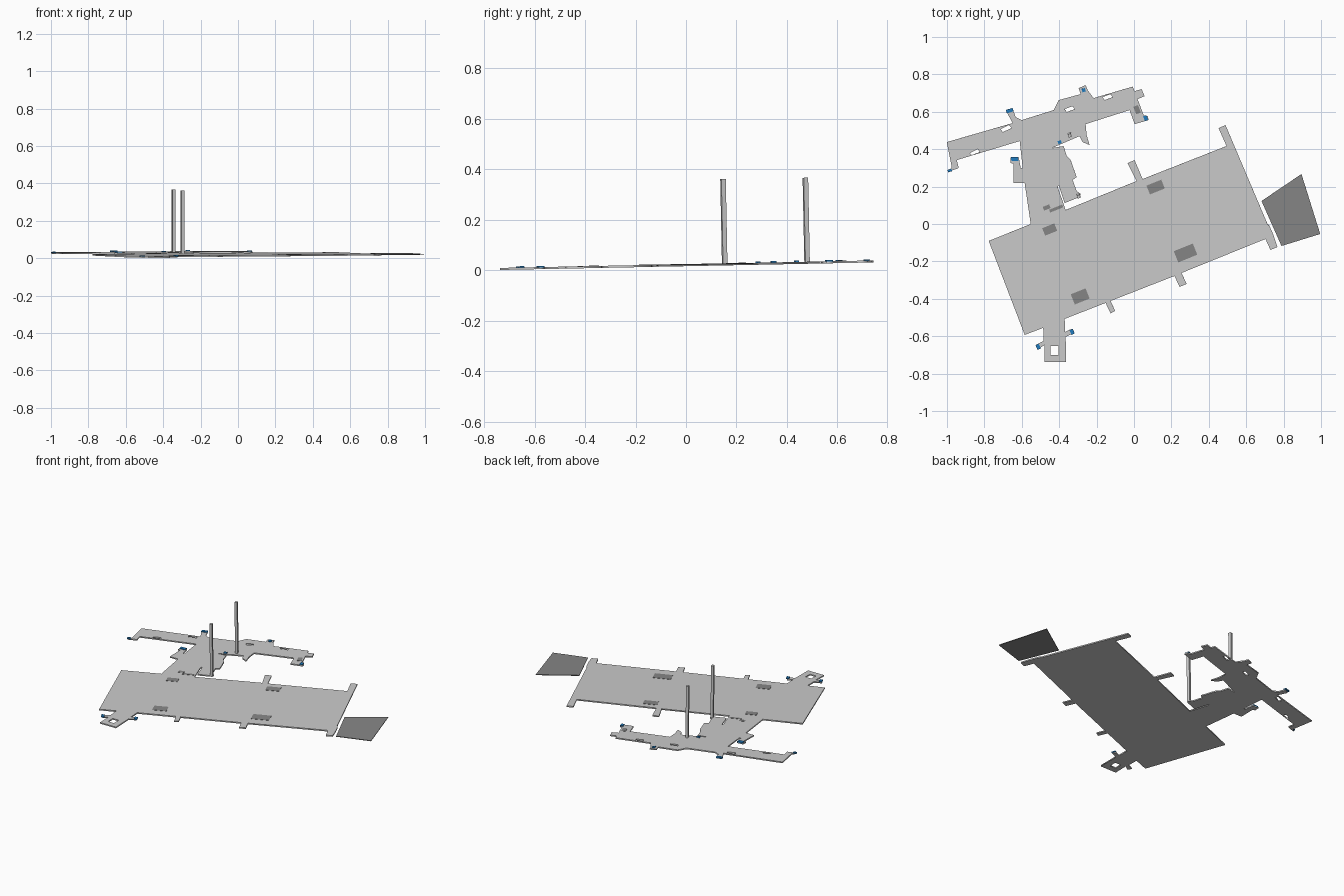
import bpy, math
from mathutils import Matrix, Vector

SCALE, CX, CY = 187.2, 1134.4, 224.0      # plan drawing units to model units
THICK = 0.008
TILT = Matrix.Translation((0, 0, 0.0233)) @ Matrix.Rotation(math.radians(1.15), 4, 'X')
ANG = math.atan2(95, 237)                 # heading of the main hall


def plan(x, y):
    return Vector(((x - CX) / SCALE, (CY - y) / SCALE, 0))


def material(name, rgb):
    m = bpy.data.materials.new(name)
    m.diffuse_color = (*rgb, 1)
    return m


BLUE = material("blue", (0.015, 0.2, 0.52))
DARK = material("dark_grey", (0.24, 0.24, 0.24))


def slab(name, loops, top=0.0, thick=THICK, mat=None):
    """Filled plan outline, later loops are holes, tilted with the floor."""
    cu = bpy.data.curves.new(name, 'CURVE')
    cu.dimensions = '2D'
    cu.fill_mode = 'BOTH'
    cu.extrude = thick / 2
    for loop in loops:
        sp = cu.splines.new('POLY')
        sp.points.add(len(loop) - 1)
        for p, q in zip(sp.points, loop):
            p.co = (*plan(*q), 1)
        sp.use_cyclic_u = True
    tmp = bpy.data.objects.new(name + "_outline", cu)
    bpy.context.collection.objects.link(tmp)
    dg = bpy.context.evaluated_depsgraph_get()
    me = bpy.data.meshes.new_from_object(tmp.evaluated_get(dg))
    bpy.data.objects.remove(tmp)
    me.transform(TILT @ Matrix.Translation((0, 0, top - thick / 2)))
    me.materials.clear()
    if mat:
        me.materials.append(mat)
    ob = bpy.data.objects.new(name, me)
    bpy.context.collection.objects.link(ob)
    return ob


def box(name, x, y, w, d, z0, z1, ang, mat=None):
    """Box centred on a plan point, w along the heading, d across it."""
    bpy.ops.mesh.primitive_cube_add(size=1)
    ob = bpy.context.object
    ob.name = name
    size = Matrix.Diagonal((w / SCALE, d / SCALE, z1 - z0, 1))
    at = plan(x, y) + Vector((0, 0, (z0 + z1) / 2))
    ob.data.transform(TILT @ Matrix.Translation(at) @ Matrix.Rotation(ang, 4, 'Z') @ size)
    if mat:
        ob.data.materials.append(mat)
    return ob


# Main hall with its side tabs and the small south annex
hall = [(989, 241), (1031, 224), (1066, 210), (1137, 181), (1128, 163), (1135, 160),
        (1143, 179), (1227, 146), (1219, 128), (1226, 125), (1268, 224), (1270, 226),
        (1274, 235), (1278, 247), (1271, 250), (1266, 239), (1182, 273), (1187, 284),
        (1180, 287), (1175, 276), (1111, 301), (1115.5, 311), (1111, 313.5), (1106, 303),
        (1065, 319), (1065.5, 332), (1072, 329), (1074, 333), (1066, 337), (1066.5, 362),
        (1045, 362), (1045, 345), (1039, 349), (1036, 345), (1044, 341), (1043.5, 328),
        (1025, 335)]
annex_hole = [(1051, 346), (1059, 346), (1059, 355), (1051, 355)]
slab("main_hall_floor", [hall, annex_hole])

# Upper wing with the link corridor
wing = [(947, 142), (1013, 123), (1007, 112), (1013, 109), (1016, 117), (1022, 120),
        (1054, 110), (1059, 100), (1081, 94), (1079, 88), (1086, 85), (1088, 90),
        (1094, 98), (1133, 86.5), (1135, 91), (1142, 89), (1145, 96), (1138, 99),
        (1141, 107), (1144, 115), (1148, 116), (1149, 120), (1135, 124), (1130, 110),
        (1086, 124), (1087, 135), (1090, 145), (1083, 142), (1080, 136), (1052, 148),
        (1064, 146), (1067, 156), (1071, 160), (1077, 177), (1073, 180), (1077, 191),
        (1081, 194), (1080, 197), (1065, 203), (1059, 185), (1058, 187), (1066, 210),
        (1031, 224), (1025, 183), (1014, 183), (1014, 164), (1011, 163), (1011, 157.5),
        (1019, 157), (1021, 168), (1023, 168), (1020, 141)]
wing += [(957, 160), (959, 168), (949, 171.5), (952, 167)]
holes = [[(970, 153), (978, 149), (980, 152), (972, 155)],
         [(1001, 129), (1009, 125), (1012, 128), (1003, 132)],
         [(1065, 109), (1073, 106), (1075, 109), (1067, 112)],
         [(1103, 97), (1111, 94), (1113, 97), (1105, 100)]]
slab("upper_wing_floor", [wing] + holes)

# Detached dark pad at the east end
slab("east_pad", [[(1262, 201), (1302, 174), (1320.8, 234), (1282, 246)]],
     thick=0.004, mat=DARK)

# Dark floor patches
for i, (x, y, w, d) in enumerate([(1050, 229.5, 13, 8), (1156, 187, 16, 9.5),
                                  (1186, 253, 20.5, 12), (1080.5, 296.5, 16, 11),
                                  (1047, 207.5, 7, 4), (1056.5, 208.5, 14, 3),
                                  (1137.5, 109.5, 5, 8)]):
    box(f"floor_patch_{i + 1}", x, y, w, d, -0.002, 0.0015, ANG, DARK)

# Blue door markers at the exits
for i, (x, y, w, d, a) in enumerate([(1010, 110.5, 7, 3.5, 17), (1015, 159, 7, 4, 3),
                                     (1084, 90, 3.5, 3.5, 17), (1060, 142, 3.5, 3, 17),
                                     (1146, 118, 3.5, 5, 17), (950, 170.5, 4, 2.5, 17),
                                     (1072.5, 332, 3.5, 5, 22), (1038.5, 347, 3.5, 5, 28)]):
    box(f"door_marker_{i + 1}", x, y, w, d, -0.002, 0.005, math.radians(a), BLUE)

# Two tall posts
for i, (x, y, top) in enumerate([(1079, 195.3, 0.335), (1070, 134.2, 0.333)]):
    box(f"tall_post_{i + 1}", x, y, 3, 3.4, -THICK, top, math.radians(17))
